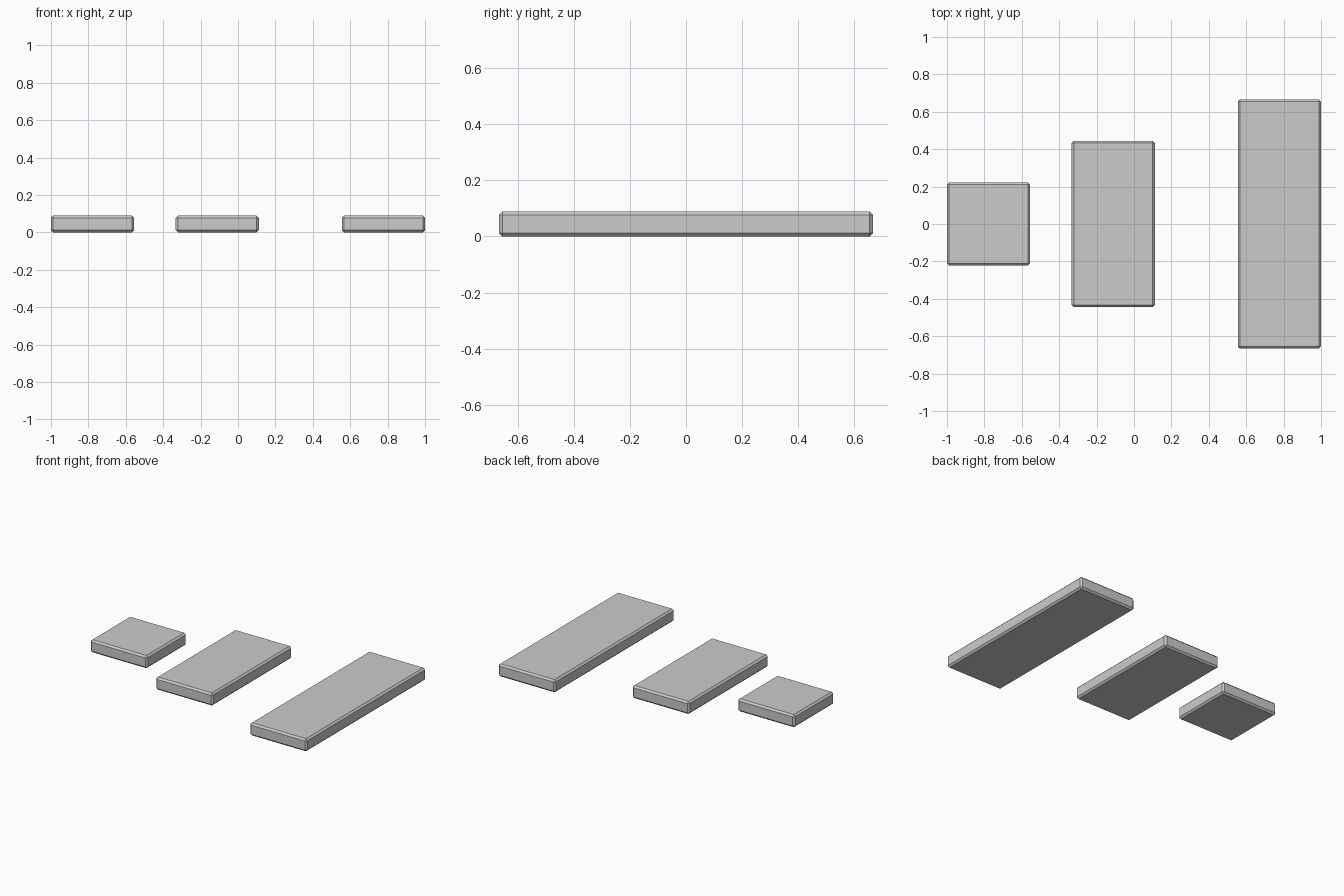
import bpy

if "Cube" in bpy.data.objects:
    bpy.data.objects.remove(bpy.data.objects["Cube"])

UNIT = 4 / 9      # slab width
HEIGHT = 0.089
CHAMFER = 0.012


def slab(name, x, length):
    bpy.ops.mesh.primitive_cube_add(size=1, location=(x, 0, HEIGHT / 2))
    ob = bpy.context.object
    ob.name = name
    ob.scale = (UNIT, length, HEIGHT)
    bpy.ops.object.transform_apply(location=False, rotation=False, scale=True)
    # single flat chamfer on every edge
    bevel = ob.modifiers.new("chamfer", 'BEVEL')
    bevel.width = CHAMFER
    bevel.segments = 1
    return ob


# three slabs, each one width longer than the last
slab("short_slab", -7 / 9, UNIT)
slab("medium_slab", -1 / 9, UNIT * 2)
slab("long_slab", 7 / 9, UNIT * 3)
